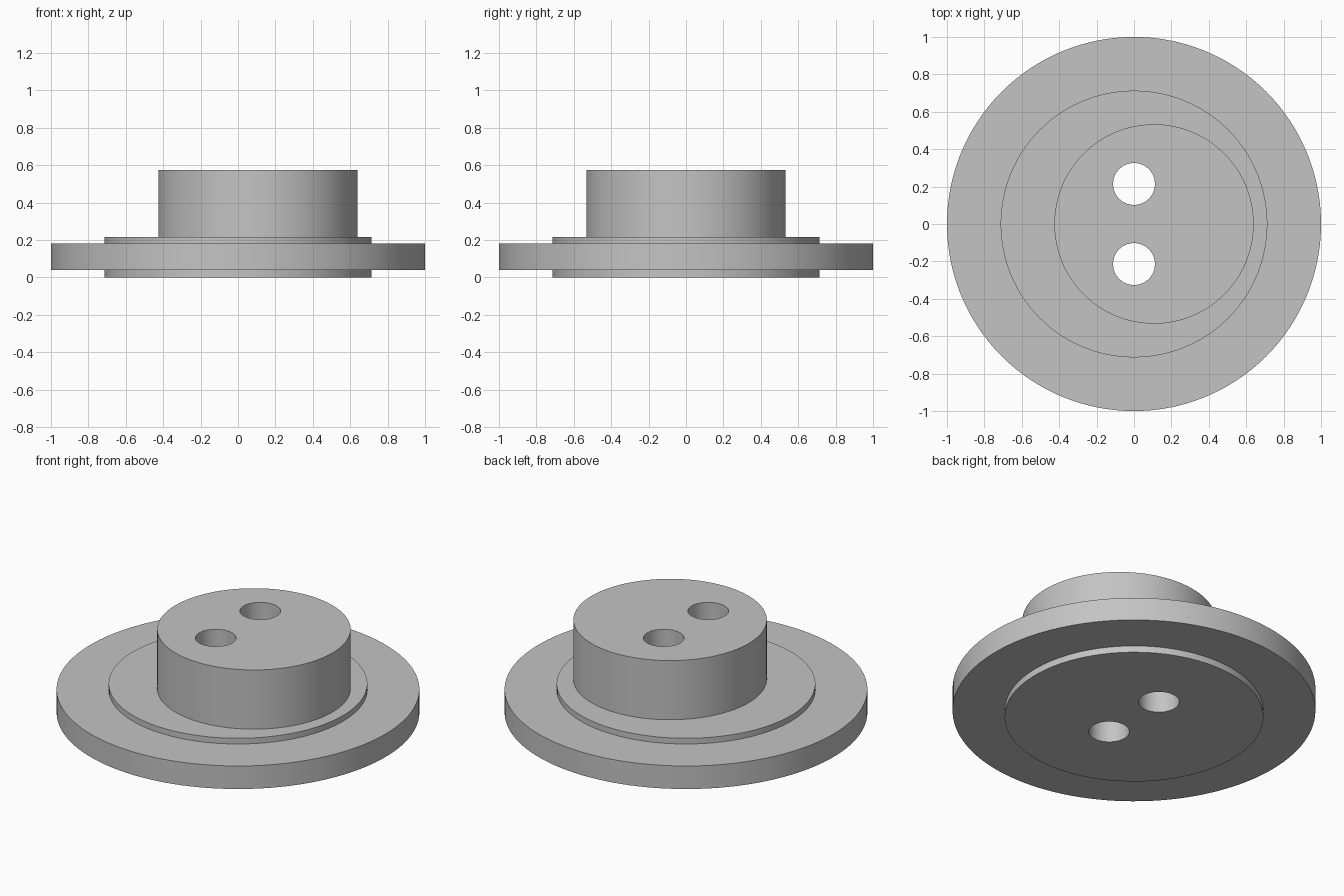
import bpy
import math

cube = bpy.data.objects.get("Cube")
if cube:
    bpy.data.objects.remove(cube, do_unlink=True)

# Plain grey for the whole part
GREY = (0.55, 0.55, 0.55, 1.0)
grey = bpy.data.materials.new("plain_grey")
grey.use_nodes = True
grey.diffuse_color = GREY
grey.node_tree.nodes["Principled BSDF"].inputs["Base Color"].default_value = GREY


def cylinder(name, radius, bottom, top, x=0.0, y=0.0, sides=128):
    """Upright cylinder between two heights."""
    bpy.ops.mesh.primitive_cylinder_add(
        vertices=sides, radius=radius, depth=top - bottom,
        location=(x, y, (bottom + top) / 2))
    obj = bpy.context.object
    obj.name = obj.data.name = name
    obj.data.materials.append(grey)
    return obj


def combine(target, other, operation):
    """Apply a boolean and discard the second solid."""
    mod = target.modifiers.new(operation.lower(), 'BOOLEAN')
    mod.operation = operation
    mod.solver = 'EXACT'
    mod.object = other
    bpy.ops.object.select_all(action='DESELECT')
    target.select_set(True)
    bpy.context.view_layer.objects.active = target
    bpy.ops.object.modifier_apply(modifier=mod.name)
    bpy.data.objects.remove(other, do_unlink=True)


# Wide flange, with a thin shoulder standing proud on both faces
body = cylinder("eccentric_flange", 1.0, 0.04, 0.18)
combine(body, cylinder("shoulder", 0.713, 0.0, 0.215), 'UNION')

# Boss set off-centre towards +x
combine(body, cylinder("offset_boss", 0.533, 0.1, 0.575, x=0.107), 'UNION')

# Two through holes
for side in (-1, 1):
    hole = cylinder("hole_cutter", 0.112, -0.1, 0.7, y=side * 0.214, sides=64)
    hole.hide_render = True
    combine(body, hole, 'DIFFERENCE')

# Smooth walls with crisp rims
bpy.ops.object.shade_smooth_by_angle(angle=math.radians(30))
